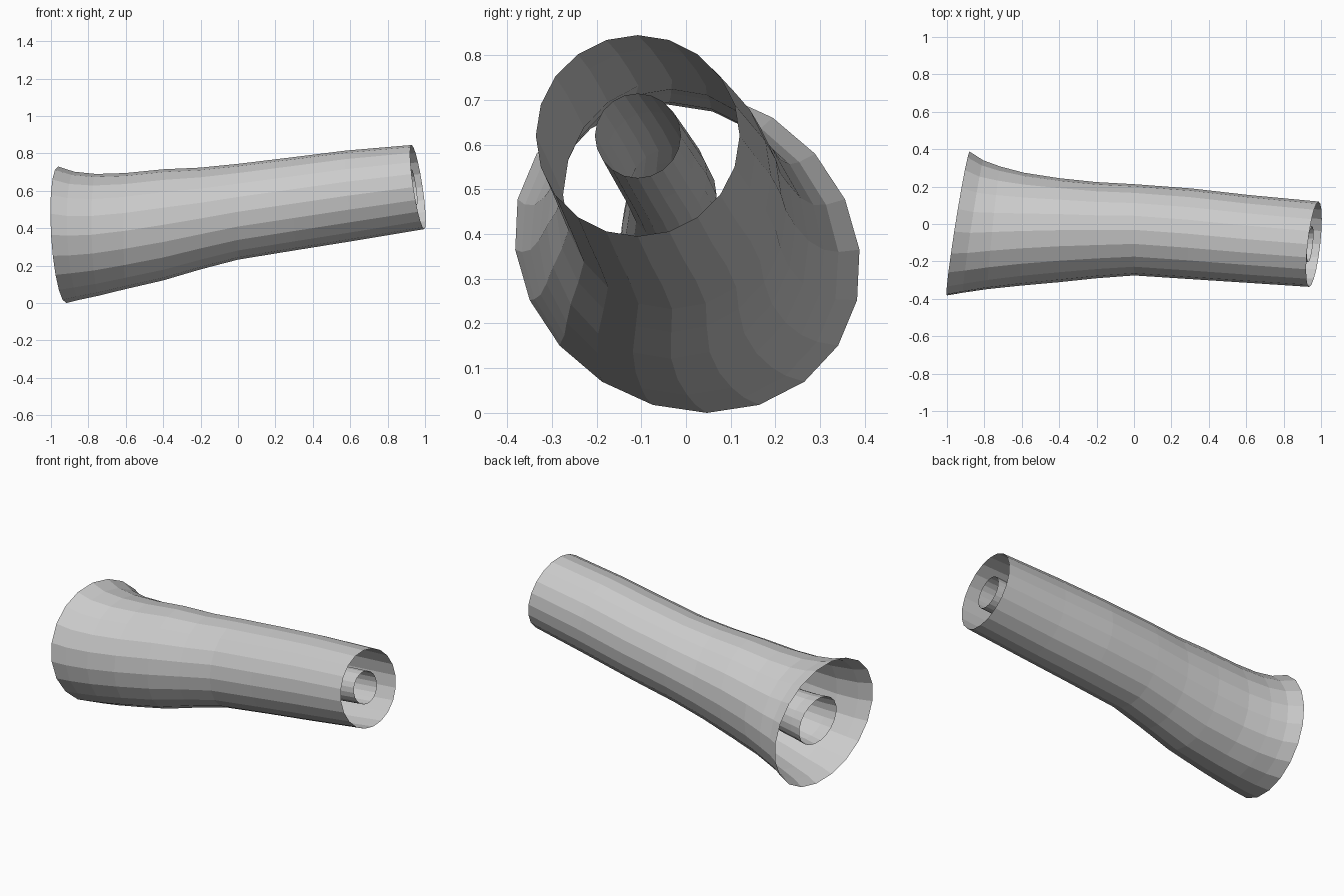
import bpy, bmesh
from math import sin, cos, pi

SIDES = 20

# cross-sections: centre x, y, z, radius y, radius z, lean with y, lean with z, shear
SECTIONS = [
    (-0.94, 0.003, 0.365, 0.385, 0.365, 0.155, -0.04, -0.12),
    (-0.86, -0.013, 0.360, 0.354, 0.342, 0.15, -0.03, -0.10),
    (-0.75, -0.020, 0.365, 0.328, 0.325, 0.10, -0.02, -0.07),
    (-0.60, -0.028, 0.385, 0.302, 0.310, 0.04, 0.0, -0.03),
    (-0.40, -0.033, 0.418, 0.278, 0.297, 0.0, 0.0, 0.0),
    (-0.20, -0.033, 0.452, 0.257, 0.272, 0.0, 0.0, 0.0),
    (0.00, -0.031, 0.488, 0.244, 0.256, 0.0, 0.0, 0.0),
    (0.30, -0.052, 0.531, 0.242, 0.248, 0.03, -0.05, 0.0),
    (0.60, -0.079, 0.574, 0.234, 0.241, 0.06, -0.10, 0.0),
    (0.962, -0.108, 0.620, 0.228, 0.225, 0.11, -0.15, 0.0),
]


def open_tube(name, scale_start, scale_end, x_scale=1.0, x_shift=0.0):
    bm = bmesh.new()
    rings = []
    for i, (x, y, z, ry, rz, ly, lz, shear) in enumerate(SECTIONS):
        t = i / (len(SECTIONS) - 1)
        s = scale_start + (scale_end - scale_start) * t
        ring = []
        for k in range(SIDES):
            a = 2 * pi * k / SIDES
            dz = s * rz * sin(a)
            dy = s * ry * cos(a) + shear * dz
            ring.append(bm.verts.new((x * x_scale + x_shift + ly * dy + lz * dz,
                                      y + dy, z + dz)))
        rings.append(ring)
    for r0, r1 in zip(rings, rings[1:]):
        for k in range(SIDES):
            n = (k + 1) % SIDES
            bm.faces.new((r0[k], r1[k], r1[n], r0[n]))
    bmesh.ops.recalc_face_normals(bm, faces=bm.faces)
    mesh = bpy.data.meshes.new(name)
    bm.to_mesh(mesh)
    bm.free()
    obj = bpy.data.objects.new(name, mesh)
    bpy.context.collection.objects.link(obj)
    return obj


# flared outer sleeve, open at both ends
open_tube("outer_sleeve", 1.0, 1.0)
# slim core tube running along the same bent axis
open_tube("inner_core", 0.38, 0.42, 0.968, 0.011)
